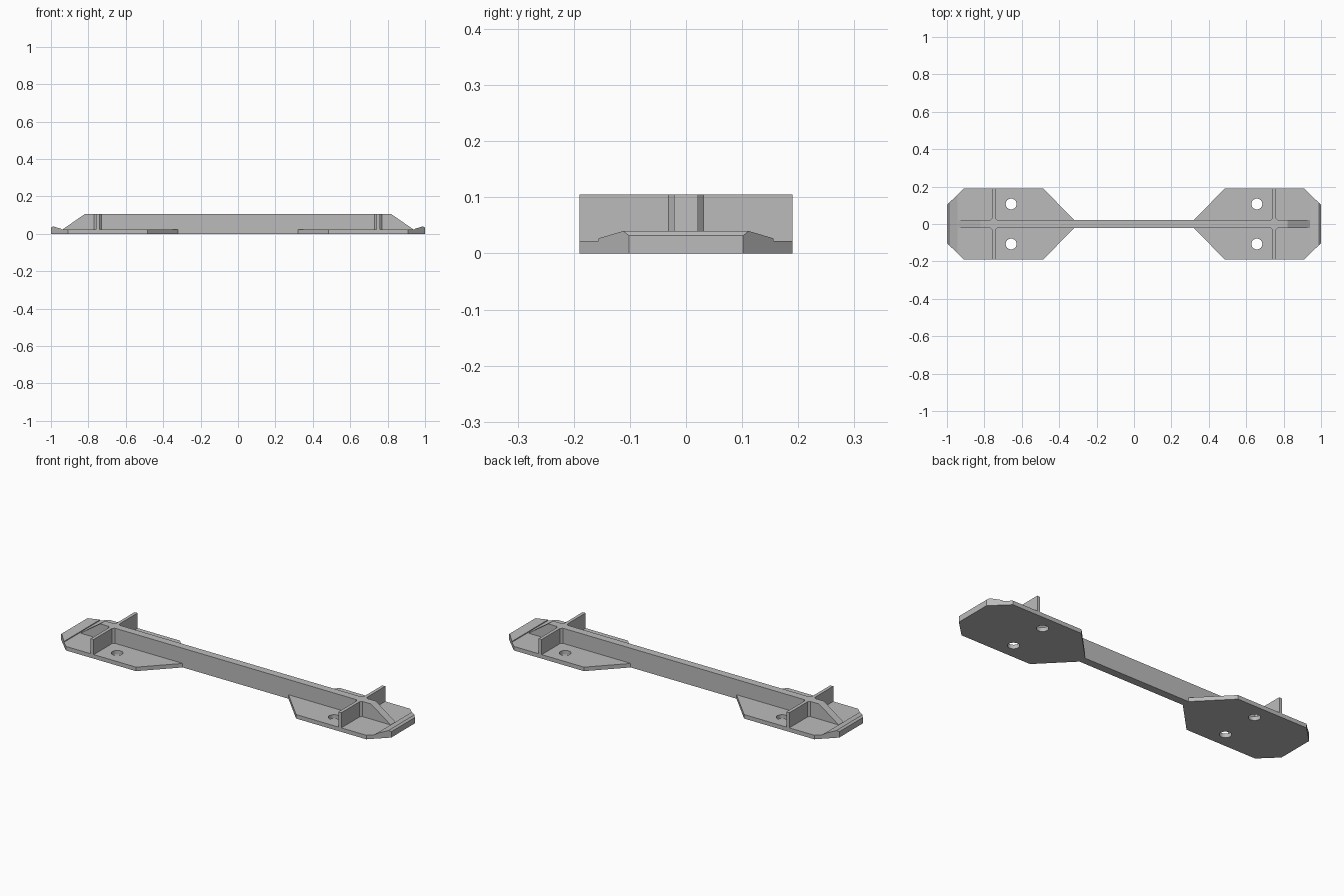
import bpy, bmesh
from mathutils import Vector

cube = bpy.data.objects.get("Cube")
if cube:
    bpy.data.objects.remove(cube, do_unlink=True)

grey = bpy.data.materials.new("plain grey")
grey.use_nodes = True
colour = (0.5, 0.5, 0.5, 1)
grey.diffuse_color = colour
grey.node_tree.nodes["Principled BSDF"].inputs["Base Color"].default_value = colour

HALF_W = 0.19      # half width of the plates
BEAM = 0.021       # half thickness of the long rib
PLATE = 0.022      # plate thickness
TOP = 0.105        # rib height


def finish(bm, name):
    bmesh.ops.recalc_face_normals(bm, faces=bm.faces)
    mesh = bpy.data.meshes.new(name)
    bm.to_mesh(mesh)
    bm.free()
    mesh.materials.append(grey)
    obj = bpy.data.objects.new(name, mesh)
    bpy.context.collection.objects.link(obj)
    return obj


def prism(points, offset):
    """Extrude a closed outline along the offset vector."""
    bm = bmesh.new()
    face = bm.faces.new([bm.verts.new(p) for p in points])
    moved = bmesh.ops.extrude_face_region(bm, geom=[face])["geom"]
    verts = [v for v in moved if isinstance(v, bmesh.types.BMVert)]
    bmesh.ops.translate(bm, verts=verts, vec=offset)
    return bm


def clip(bm, a, b, inside):
    """Cut away everything beyond the vertical plane through a and b."""
    a, b = Vector((*a, 0)), Vector((*b, 0))
    normal = (b - a).cross(Vector((0, 0, 1)))
    if normal.dot(Vector((*inside, 0)) - a) > 0:
        normal.negate()
    cut = bmesh.ops.bisect_plane(bm, geom=bm.verts[:] + bm.edges[:] + bm.faces[:],
                                 plane_co=a, plane_no=normal, clear_outer=True)
    edges = [e for e in cut["geom_cut"] if isinstance(e, bmesh.types.BMEdge)]
    bmesh.ops.edgeloop_fill(bm, edges=edges)


def end_plate(side, name):
    # plate with a raised lip at the outer end
    profile = [(0.32, 0), (1, 0), (1, 0.032), (0.99, 0.04),
               (0.945, 0.027), (0.945, PLATE), (0.32, PLATE)]
    bm = prism([(side * x, -HALF_W, z) for x, z in profile], (0, 2 * HALF_W, 0))
    for s in (1, -1):
        centre = (side * 0.7, 0)
        clip(bm, (side, s * 0.102), (side * 0.91, s * HALF_W), centre)
        clip(bm, (side * 0.32, s * BEAM), (side * 0.485, s * HALF_W), centre)
    plate = finish(bm, name)
    # two screw holes
    for s in (1, -1):
        bpy.ops.mesh.primitive_cylinder_add(vertices=32, radius=0.029, depth=0.2,
                                            location=(side * 0.657, s * 0.107, 0))
        cutter = bpy.context.object
        cutter.name = "hole_cutter"
        cutter.hide_render = True
        mod = plate.modifiers.new("hole", "BOOLEAN")
        mod.operation, mod.solver, mod.object = "DIFFERENCE", "EXACT", cutter
        bpy.context.view_layer.objects.active = plate
        bpy.ops.object.modifier_apply(modifier=mod.name)
        bpy.data.objects.remove(cutter, do_unlink=True)


def cross_rib(side, name):
    # upright wall across the plate, thickened where it meets the long rib
    t, f = 0.009, 0.01
    quarter = [(t, HALF_W), (t, BEAM + f), (t + f, BEAM)]
    outline = quarter + [(x, -y) for x, y in reversed(quarter)]
    outline += [(-x, -y) for x, y in outline]
    points = [(side * 0.75 + x, y, 0.01) for x, y in outline]
    finish(prism(points, (0, 0, TOP - 0.01)), name)


for side, label in ((1, "left"), (-1, "right")):
    end_plate(side, label + "_end_plate")
    cross_rib(side, label + "_cross_rib")

# long rib with sloping ends
half = [(0.32, 0), (0.32, 0.01), (0.94, 0.01), (0.94, PLATE), (0.82, TOP)]
rib = half + [(-x, z) for x, z in reversed(half)]
finish(prism([(x, -BEAM, z) for x, z in rib], (0, 2 * BEAM, 0)), "long_rib")
